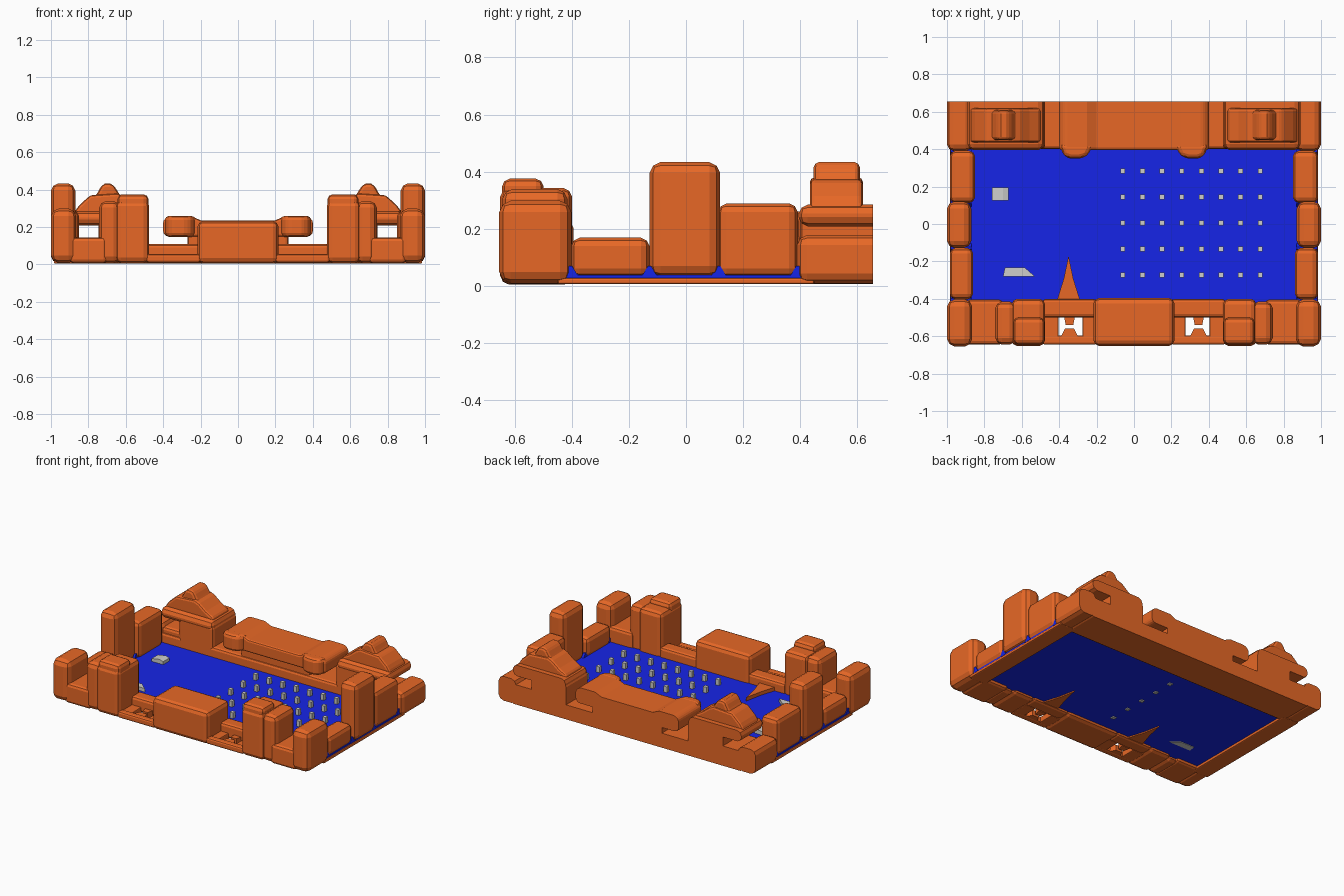
import bpy, bmesh

if "Cube" in bpy.data.objects:
    bpy.data.objects.remove(bpy.data.objects["Cube"])

def material(name, rgb):
    m = bpy.data.materials.new(name)
    m.diffuse_color = (*rgb, 1)
    m.use_nodes = True
    m.node_tree.nodes["Principled BSDF"].inputs["Base Color"].default_value = m.diffuse_color
    return m

ORANGE = material("orange", (0.90, 0.155, 0.022))
BLUE = material("blue", (0.008, 0.018, 0.80))
GREY = material("grey", (0.62, 0.62, 0.60))

def finish(name, bm, mat, mirror=False, bevel=0.0):
    """Bevel all edges except those on the flat back plane, then make the object."""
    bmesh.ops.recalc_face_normals(bm, faces=bm.faces[:])
    if bevel:
        edges = [e for e in bm.edges
                 if not any(f.normal.y > 0.99 and f.calc_center_median().y > 0.645 for f in e.link_faces)
                 and e.calc_face_angle(0) > 0.5]
        bmesh.ops.bevel(bm, geom=edges, offset=bevel, segments=2, profile=0.45, affect='EDGES', clamp_overlap=True)
    me = bpy.data.meshes.new(name)
    bm.to_mesh(me)
    bm.free()
    me.materials.append(mat)
    ob = bpy.data.objects.new(name, me)
    bpy.context.collection.objects.link(ob)
    if mirror:
        ob.modifiers.new("mirror", 'MIRROR').use_clip = False
    return ob

def block(name, x, y, z, mat=ORANGE, mirror=True, bevel=0.03):
    bm = bmesh.new()
    bmesh.ops.create_cube(bm, size=1)
    for v in bm.verts:
        v.co = [a[0] + (c + 0.5) * (a[1] - a[0]) for a, c in zip((x, y, z), v.co)]
    return finish(name, bm, mat, mirror, bevel)

def prism(name, pts, axis, lo, hi, mat=ORANGE, mirror=False, bevel=0.0):
    """Extrude a 2D outline along x, y or z."""
    bm = bmesh.new()
    def at(p, d):
        c = list(p)
        c.insert(axis, d)
        return c
    f = bm.faces.new([bm.verts.new(at(p, lo)) for p in pts])
    ext = bmesh.ops.extrude_face_region(bm, geom=[f])
    for v in ext['geom']:
        if isinstance(v, bmesh.types.BMVert):
            v.co[axis] = hi
    return finish(name, bm, mat, mirror, bevel)

# floor panel with its small side fins
block("floor_panel", (-0.97, 0.97), (-0.425, 0.425), (0.026, 0.04), BLUE, False, 0)
block("panel_edge", (0.96, 0.978), (-0.425, 0.425), (0.026, 0.038), BLUE, True, 0)
for i, y in enumerate((-0.405, -0.128, 0.115, 0.392)):
    prism(f"side_fin_{i}", [(y - .03, .028), (y + .03, .028), (y + .006, .068), (y - .006, .068)],
          0, 0.87, 0.98, BLUE, True)

# pegs on the floor, the first column reaching through it
bm = bmesh.new()
for i in range(8):
    for j in range(5):
        lo, hi = (0.02 if i == 0 else 0.035), 0.081
        r = bmesh.ops.create_cube(bm, size=1)
        for v in r['verts']:
            v.co = (-0.06 + 0.105 * i + v.co.x * 0.026,
                    -0.273 + 0.139 * j + v.co.y * 0.026, hi if v.co.z > 0 else lo)
finish("floor_pegs", bm, GREY)

# loose grey pieces on the floor
prism("grey_box", [(-.76, .033), (-.67, .033), (-.67, .062), (-.70, .07), (-.76, .06)], 1, 0.125, 0.195, GREY)
prism("grey_wedge", [(-.70, -.28), (-.53, -.28), (-.585, -.232), (-.69, -.232)], 2, 0.022, 0.065, GREY)

# side walls
block("side_rail", (0.86, 0.985), (-0.45, 0.45), (0.005, 0.026), bevel=0.006)
block("side_wall_low", (0.86, 0.985), (-0.403, -0.128), (0.03, 0.168))
block("side_wall_tower", (0.87, 1.0), (-0.128, 0.12), (0.03, 0.433), bevel=0.038)
block("side_wall_mid", (0.85, 0.985), (0.112, 0.392), (0.03, 0.288))

# front wall
block("front_corner", (0.865, 1.0), (-0.655, -0.402), (0.008, 0.298), bevel=0.04)
block("front_corner_link", (0.70, 0.90), (-0.645, -0.405), (0.006, 0.145), bevel=0.02)
block("front_tower_inner", (0.475, 0.655), (-0.652, -0.40), (0.006, 0.342), bevel=0.03)
block("front_tower_cap", (0.478, 0.645), (-0.645, -0.50), (0.25, 0.375), bevel=0.026)
block("front_tower_outer", (0.63, 0.742), (-0.645, -0.415), (0.006, 0.338), bevel=0.035)
block("front_centre_block", (-0.217, 0.217), (-0.652, -0.395), (0.004, 0.232), mirror=False)
block("front_sill", (0.20, 0.49), (-0.50, -0.40), (0.01, 0.108), bevel=0.018)
block("front_bridge", (0.20, 0.49), (-0.645, -0.595), (0.01, 0.055), bevel=0.012)
for n, a, b in (("outer", 0.405, 0.49), ("inner", 0.20, 0.275)):
    block("front_floor_" + n, (a, b), (-0.61, -0.49), (0.01, 0.05), bevel=0.005)
prism("front_latch_tab", [(.325, -.54), (.365, -.54), (.375, -.49), (.315, -.49)], 2, 0.01, 0.05, ORANGE, True)
prism("front_latch_ramp", [(.30, -.60), (.39, -.60), (.37, -.56), (.32, -.56)], 2, 0.01, 0.05, ORANGE, True)

# spikes reaching in over (left) and under (right) the floor
for side, s, top in (("left", -1, 0.065), ("right", 1, 0.034)):
    prism("spike_" + side, [(s * .415, -.42), (s * .285, -.42), (s * .30, -.37), (s * .325, -.29),
                            (s * .35, -.17), (s * .375, -.29), (s * .40, -.37)], 2, 0.018, top)

# back wall
block("back_base", (-0.90, 0.90), (0.40, 0.655), (0.006, 0.108), mirror=False, bevel=0.018)
block("back_corner", (0.865, 1.0), (0.39, 0.655), (0.008, 0.178), bevel=0.035)
block("back_corner_link", (0.70, 0.90), (0.41, 0.655), (0.006, 0.145), bevel=0.02)
block("back_pillar", (0.475, 0.745), (0.40, 0.655), (0.006, 0.25), bevel=0.02)
block("back_centre_pillar", (-0.27, 0.27), (0.41, 0.655), (0.006, 0.20), mirror=False, bevel=0.015)
bar = [(.40, .165), (.40, .235), (.37, .258), (.25, .258), (.20, .236)]
prism("back_bar", [(.38, .148)] + bar + [(-x, z) for x, z in reversed(bar)] + [(-.38, .148)],
      1, 0.395, 0.655, ORANGE, False, 0.015)
prism("back_bar_knob", [(.215, .43), (.25, .362), (.29, .35), (.34, .35), (.375, .362), (.40, .43)],
      2, 0.146, 0.26, ORANGE, True, 0.022)

# stepped peaks overhanging the back corners
block("peak_plate", (0.48, 0.89), (0.395, 0.655), (0.208, 0.284), bevel=0.032)
prism("peak_hill", [(.50, .25), (.50, .29), (.56, .325), (.61, .365), (.645, .38), (.79, .37),
                    (.85, .315), (.875, .28), (.875, .25)],
      1, 0.435, 0.62, ORANGE, True, 0.025)
prism("peak_crest", [(.61, .34), (.64, .385), (.665, .425), (.685, .433), (.71, .433), (.728, .425),
                     (.75, .385), (.78, .34)], 1, 0.448, 0.61, ORANGE, True, 0.018)
